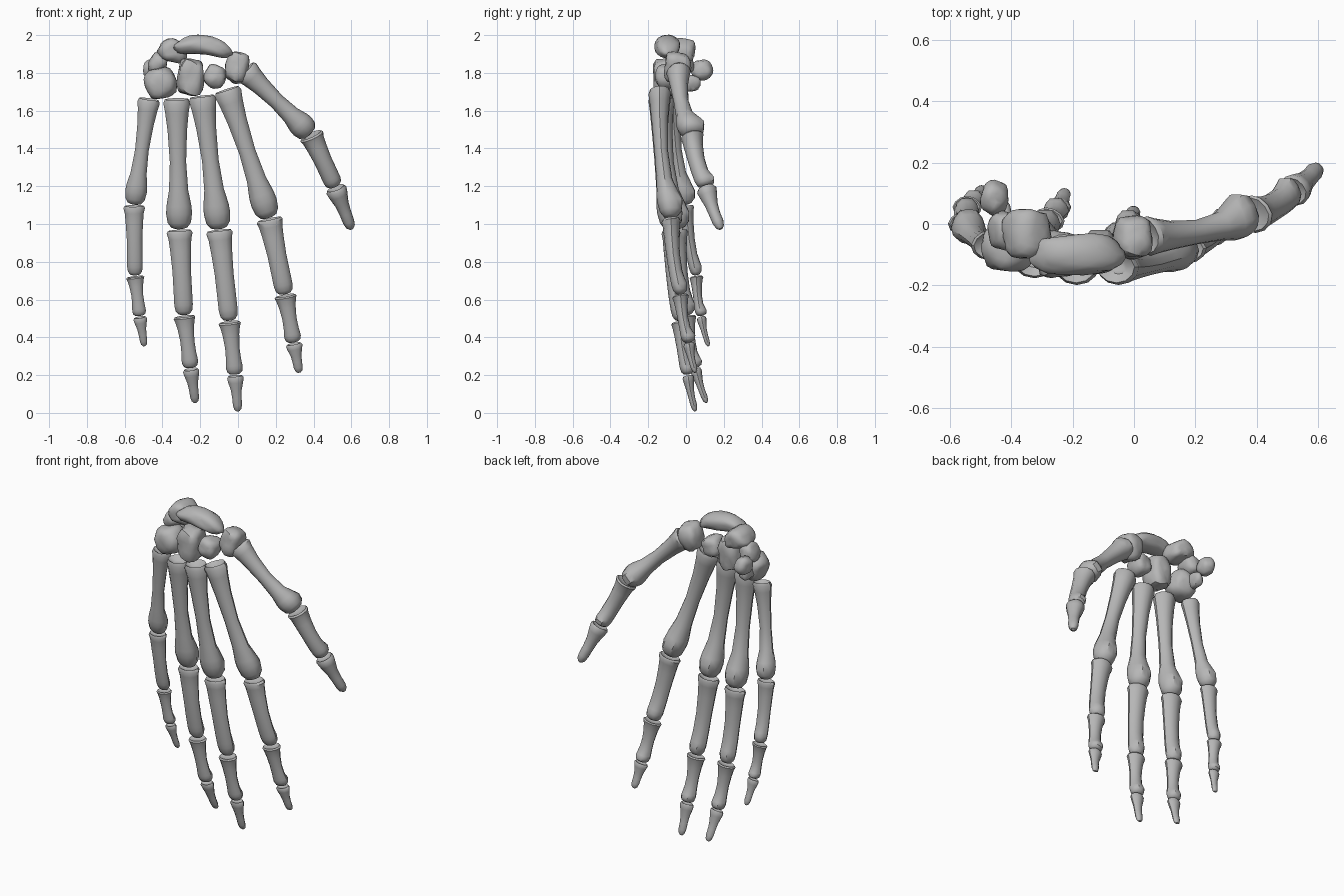
import bpy, bmesh, math
from mathutils import Vector, Euler, noise

cube = bpy.data.objects.get("Cube")
if cube:
    bpy.data.objects.remove(cube)

grey = bpy.data.materials.new("bone grey")
grey.use_nodes = True
GREY = (0.47, 0.47, 0.47, 1)
grey.diffuse_color = GREY
grey.node_tree.nodes["Principled BSDF"].inputs["Base Color"].default_value = GREY

parts = []
SIDES = 12
UP = Vector((0, 0, 1))


def finish(name, bm):
    bmesh.ops.recalc_face_normals(bm, faces=bm.faces)
    mesh = bpy.data.meshes.new(name)
    bm.to_mesh(mesh)
    bm.free()
    mesh.materials.append(grey)
    obj = bpy.data.objects.new(name, mesh)
    bpy.context.collection.objects.link(obj)
    parts.append(obj)
    return obj


# Rings along a long bone: position, share of base / shaft / head width, palmar swelling
LONG = [(.035, .4, 0, 0, 0), (0, .88, 0, 0, 0), (.03, 1, 0, 0, 0), (.1, .88, 0, 0, 0),
        (.24, .3, .7, 0, 0), (.48, 0, 1, 0, 0), (.7, 0, .7, .3, 0), (.82, 0, .1, .9, .3),
        (.88, 0, 0, 1, .5), (.95, 0, 0, .9, .4), (.99, 0, 0, .62, .1), (1, 0, 0, .3, 0)]
# Fingertip bones: narrow waist and a small rounded tuft
TIP = [(.05, .4, 0, 0, 0), (0, .85, 0, 0, 0), (.06, 1, 0, 0, 0), (.18, .9, 0, 0, 0),
       (.4, .2, .8, 0, 0), (.62, 0, 1, 0, 0), (.82, 0, 0, 1, .1), (.94, 0, 0, .8, 0),
       (1, 0, 0, .35, 0)]


def long_bone(name, start, end, widths, depth, bow, rings):
    """Loft rounded rings from start to end, arched to the back of the hand."""
    start, end = Vector(start), Vector(end)
    axis = (end - start).normalized()
    back = Vector((0, 1, 0))
    back = (back - axis * back.dot(axis)).normalized()
    side = axis.cross(back)
    bm = bmesh.new()
    loops = []
    for t, *shares, swell in rings:
        half = sum(s * w for s, w in zip(shares, widths)) / 2
        centre = start.lerp(end, t) - back * bow * math.sin(math.pi * t)
        loop = []
        for i in range(SIDES):
            a = math.tau * i / SIDES
            c, s = math.cos(a), math.sin(a)
            # two knuckle bumps with a groove between them on the palm side
            bump = 1 + swell * (1 - .35 * (abs(c) < .1)) if s > 0 else 1
            squash = 1 - .15 * max(s, 0)
            loop.append(bm.verts.new(centre + side * c * half * squash
                                     + back * s * half * depth * bump))
        loops.append(loop)
    for a, b in zip(loops, loops[1:]):
        for i in range(SIDES):
            j = (i + 1) % SIDES
            bm.faces.new((a[i], a[j], b[j], b[i]))
    bm.faces.new(loops[0])
    bm.faces.new(loops[-1])
    return finish(name, bm)


# Base, shaft and head widths of each kind of bone, then depth ratio and arch
KINDS = {
    "metacarpal": ((.145, .088, .14), .82, .02, LONG),
    "proximal": ((.14, .1, .1), .72, .012, LONG),
    "middle": ((.118, .076, .088), .75, .008, LONG),
    "distal": ((.088, .05, .048), .7, .004, TIP),
}
FOUR = ["metacarpal", "proximal", "middle", "distal"]

# Joint positions from the wrist to the tip, and overall thickness
FINGERS = {
    "index": (1, FOUR, [(-.06, -.14, 1.715), (.165, -.08, 1.03), (.25, -.03, .625),
                        (.295, .015, .37), (.325, .05, .21)]),
    "middle": (1, FOUR, [(-.19, -.14, 1.68), (-.1, -.08, .97), (-.045, -.035, .485),
                         (-.015, .01, .2), (0, .05, .005)]),
    "ring": (.98, FOUR, [(-.325, -.12, 1.665), (-.31, -.04, .97), (-.285, .01, .515),
                         (-.25, .05, .235), (-.225, .11, .05)]),
    "little": (.82, FOUR, [(-.47, -.07, 1.665), (-.55, .0, 1.1), (-.545, .055, .725),
                           (-.52, .08, .51), (-.495, .12, .35)]),
    "thumb": (1, ["metacarpal", "proximal", "distal"],
              [(.035, -.04, 1.815), (.385, .03, 1.475), (.515, .105, 1.195),
               (.602, .185, .97)]),
}

for finger, (scale, kinds, joints) in FINGERS.items():
    for kind, a, b in zip(kinds, joints, joints[1:]):
        widths, depth, bow, rings = KINDS[kind]
        size = scale
        if finger == "thumb":
            depth = .95
            size = 1.28 if kind == "distal" else .95
        a, b = Vector(a), Vector(b)
        gap = (b - a).normalized() * .004
        long_bone(f"{finger}_{kind}", a + gap, b - gap, [w * size for w in widths],
                  depth, bow * scale, rings)


def wrist_bone(name, centre, half, tilt=0, bend=0, box=.3, seed=1):
    """Lumpy, partly boxy pebble; bend curls its two ends downward."""
    bm = bmesh.new()
    bmesh.ops.create_icosphere(bm, subdivisions=3, radius=1)
    spin = Euler((0, tilt, 0)).to_matrix()
    for v in bm.verts:
        p = v.co.copy()
        p /= max(abs(c) for c in p) * box + (1 - box)
        p *= 1 + .16 * noise.noise(p * 1.3 + UP * seed * 3.7)
        p = Vector(c * h for c, h in zip(p, half))
        p.z -= bend * (p.x / half[0]) ** 2
        v.co = spin @ p + Vector(centre)
    # Flatten into broad articular facets
    bmesh.ops.dissolve_limit(bm, angle_limit=.14, verts=bm.verts, edges=bm.edges)
    bmesh.ops.triangulate(bm, faces=bm.faces)
    return finish(name, bm)


wrist_bone("scaphoid", (-.185, -.1, 1.95), (.155, .068, .05), .12, .035, .25, 1)
wrist_bone("lunate", (-.345, -.03, 1.92), (.08, .085, .06), .25, .02, .35, 2)
wrist_bone("triquetrum", (-.425, -.02, 1.85), (.048, .065, .058), .4, 0, .3, 3)
wrist_bone("pisiform", (-.455, .085, 1.815), (.045, .055, .055), -.2, 0, .2, 4)
wrist_bone("hamate", (-.41, -.075, 1.745), (.085, .08, .08), -.3, 0, .35, 5)
wrist_bone("hamate_hook", (-.43, .015, 1.745), (.03, .06, .045), .2, 0, .3, 6)
wrist_bone("capitate", (-.25, -.1, 1.775), (.068, .075, .1), .08, 0, .6, 7)
wrist_bone("trapezoid", (-.122, -.1, 1.78), (.058, .065, .06), .3, 0, .4, 8)
wrist_bone("trapezium", (-.005, -.045, 1.83), (.062, .07, .085), .25, 0, .45, 9)

# Smooth shading with crisp joint rims
bpy.ops.object.select_all(action="DESELECT")
for obj in parts:
    obj.select_set(True)
bpy.context.view_layer.objects.active = parts[0]
bpy.ops.object.shade_smooth_by_angle(angle=math.radians(40))
